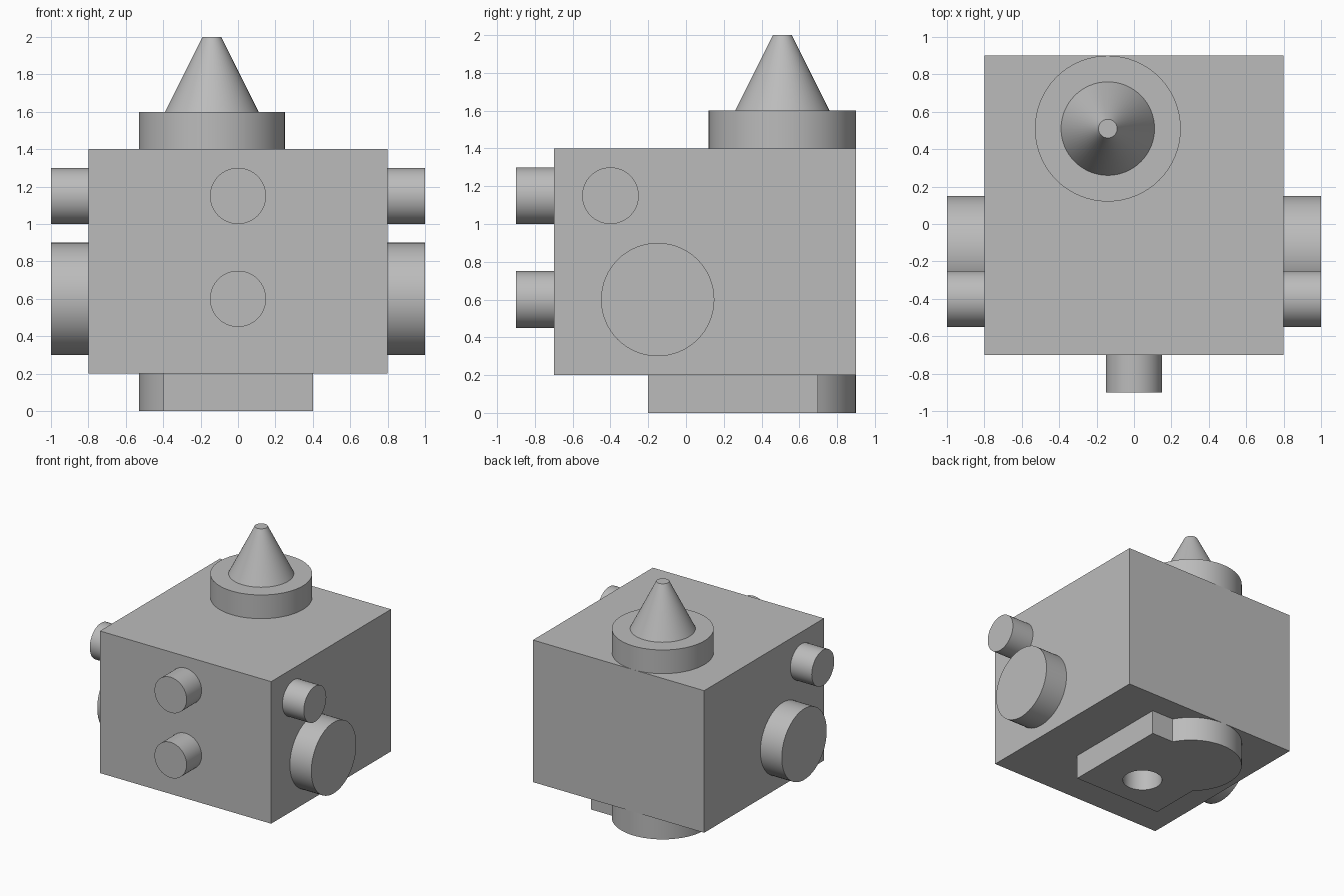
import bpy
import bmesh
from math import asin, acos, cos, sin, pi, radians, tau
from mathutils import Vector

cube = bpy.data.objects.get("Cube")
if cube:
    bpy.data.objects.remove(cube, do_unlink=True)

grey = bpy.data.materials.new("plain grey")
grey.use_nodes = True
colour = (0.5, 0.5, 0.5, 1)
grey.diffuse_color = colour
grey.node_tree.nodes["Principled BSDF"].inputs["Base Color"].default_value = colour


def finish(name, bm):
    """Turn a bmesh into a named grey object with smooth curved sides."""
    bmesh.ops.recalc_face_normals(bm, faces=bm.faces)
    mesh = bpy.data.meshes.new(name)
    bm.to_mesh(mesh)
    bm.free()
    mesh.materials.append(grey)
    obj = bpy.data.objects.new(name, mesh)
    bpy.context.collection.objects.link(obj)
    bpy.ops.object.select_all(action="DESELECT")
    obj.select_set(True)
    bpy.context.view_layer.objects.active = obj
    bpy.ops.object.shade_smooth_by_angle(angle=radians(30))
    return obj


def round_part(name, start, end, r1, r2=None):
    """Cylinder or cone frustum running from start to end."""
    start, end = Vector(start), Vector(end)
    axis = end - start
    bm = bmesh.new()
    bmesh.ops.create_cone(bm, cap_ends=True, segments=64, radius1=r1,
                          radius2=r1 if r2 is None else r2, depth=axis.length)
    turn = axis.to_track_quat("Z", "Y").to_matrix()
    bmesh.ops.rotate(bm, verts=bm.verts, matrix=turn)
    bmesh.ops.translate(bm, verts=bm.verts, vec=(start + end) / 2)
    return finish(name, bm)


def arc(cx, cy, r, a, b, n):
    return [(cx + r * cos(a + (b - a) * i / n), cy + r * sin(a + (b - a) * i / n))
            for i in range(n + 1)]


# Main block
bm = bmesh.new()
bmesh.ops.create_cube(bm, size=1)
bmesh.ops.scale(bm, verts=bm.verts, vec=(1.6, 1.6, 1.2))
bmesh.ops.translate(bm, verts=bm.verts, vec=(0, 0.1, 0.8))
finish("main_block", bm)

# Collar and pointed tip on top
px, py, pr = -0.14, 0.51, 0.39
round_part("top_collar", (px, py, 1.4), (px, py, 1.6), pr)
round_part("top_cone", (px, py, 1.6), (px, py, 2), 0.25, 0.05)

# Front knobs
for name, z in (("upper", 1.15), ("lower", 0.6)):
    round_part(f"front_knob_{name}", (0, -0.7, z), (0, -0.9, z), 0.15)

# Side knobs, mirrored left and right
for side, s in (("left", 1), ("right", -1)):
    round_part(f"{side}_small_knob", (s * 0.8, -0.4, 1.15), (s, -0.4, 1.15), 0.15)
    round_part(f"{side}_large_knob", (s * 0.8, -0.15, 0.6), (s, -0.15, 0.6), 0.3)

# Base plate: a rectangle merged with a disc, pierced by a round hole
x, y0, y1 = 0.4, -0.2, 0.7
first = asin((y1 - py) / pr)
last = tau - acos((-x - px) / pr)
outline = [(-x, y0), (x, y0), (x, y1)] + arc(px, py, pr, first, last, 48)
hole = arc(0, 0.1, 0.15, 0, tau, 48)[:-1]
bm = bmesh.new()
for loop in (outline, hole):
    verts = [bm.verts.new((u, v, 0)) for u, v in loop]
    for i, v in enumerate(verts):
        bm.edges.new((verts[i - 1], v))
bmesh.ops.triangle_fill(bm, edges=bm.edges[:], use_beauty=True, normal=(0, 0, -1))
top = bmesh.ops.extrude_face_region(bm, geom=bm.faces[:], use_keep_orig=True)
bmesh.ops.translate(bm, vec=(0, 0, 0.2),
                    verts=[g for g in top["geom"] if isinstance(g, bmesh.types.BMVert)])
finish("base_plate", bm)
